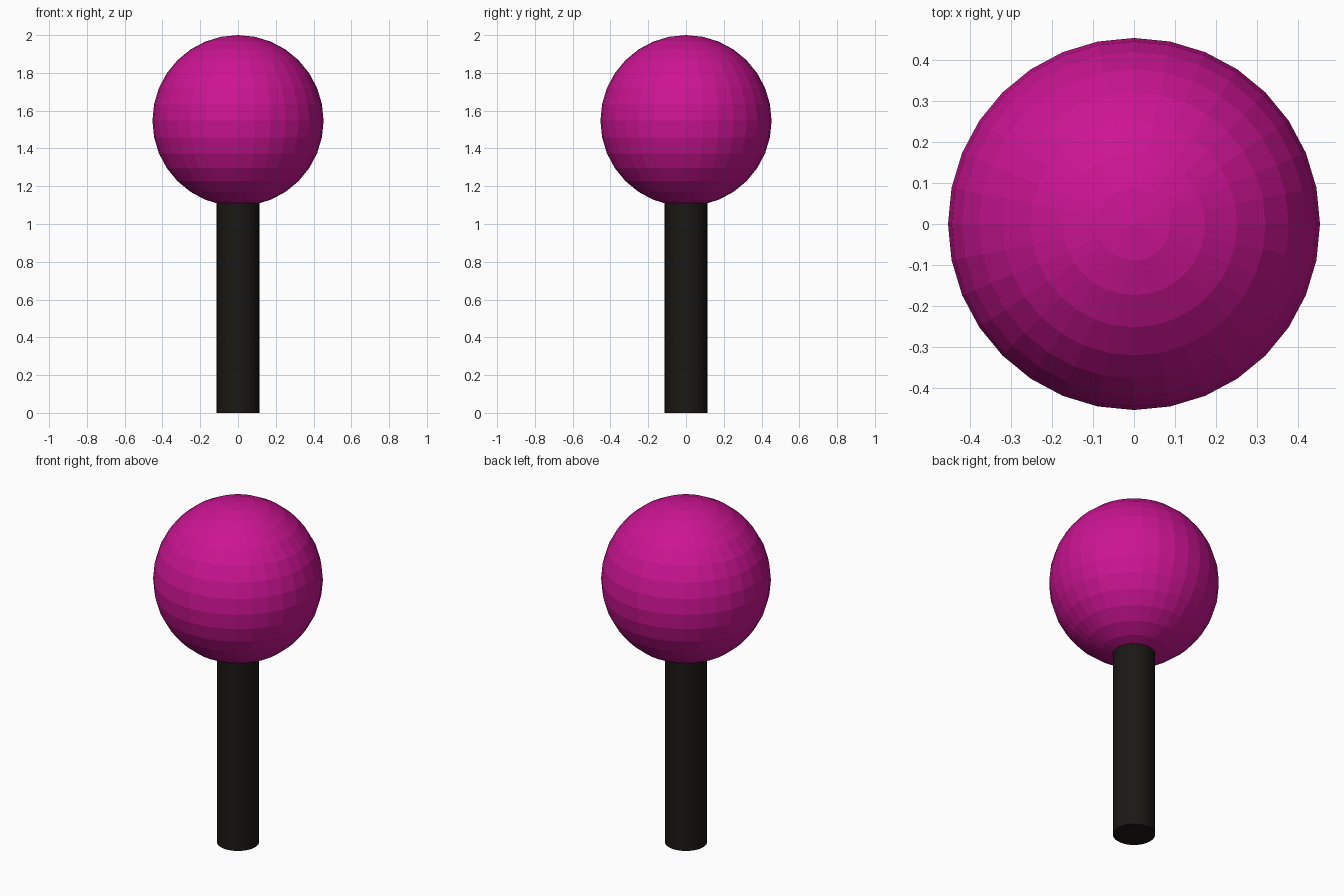
import bpy

if "Cube" in bpy.data.objects:
    bpy.data.objects.remove(bpy.data.objects["Cube"])

BALL_R = 0.453
STICK_R = 0.113
STICK_H = 1.15


def finish(name, color):
    obj = bpy.context.object
    obj.name = name
    mat = bpy.data.materials.new(name + "_color")
    mat.diffuse_color = (*color, 1.0)
    mat.use_nodes = True
    mat.node_tree.nodes["Principled BSDF"].inputs["Base Color"].default_value = mat.diffuse_color
    obj.data.materials.append(mat)
    return obj


# Flat-faceted ball on top
bpy.ops.mesh.primitive_uv_sphere_add(segments=32, ring_count=16, radius=BALL_R,
                                     location=(0, 0, 2 - BALL_R))
finish("ball", (0.6, 0.007, 0.29))

# Straight stick, its top end sunk into the ball
bpy.ops.mesh.primitive_cylinder_add(vertices=32, radius=STICK_R, depth=STICK_H,
                                    location=(0, 0, STICK_H / 2))
finish("stick", (0.01, 0.009, 0.007))
